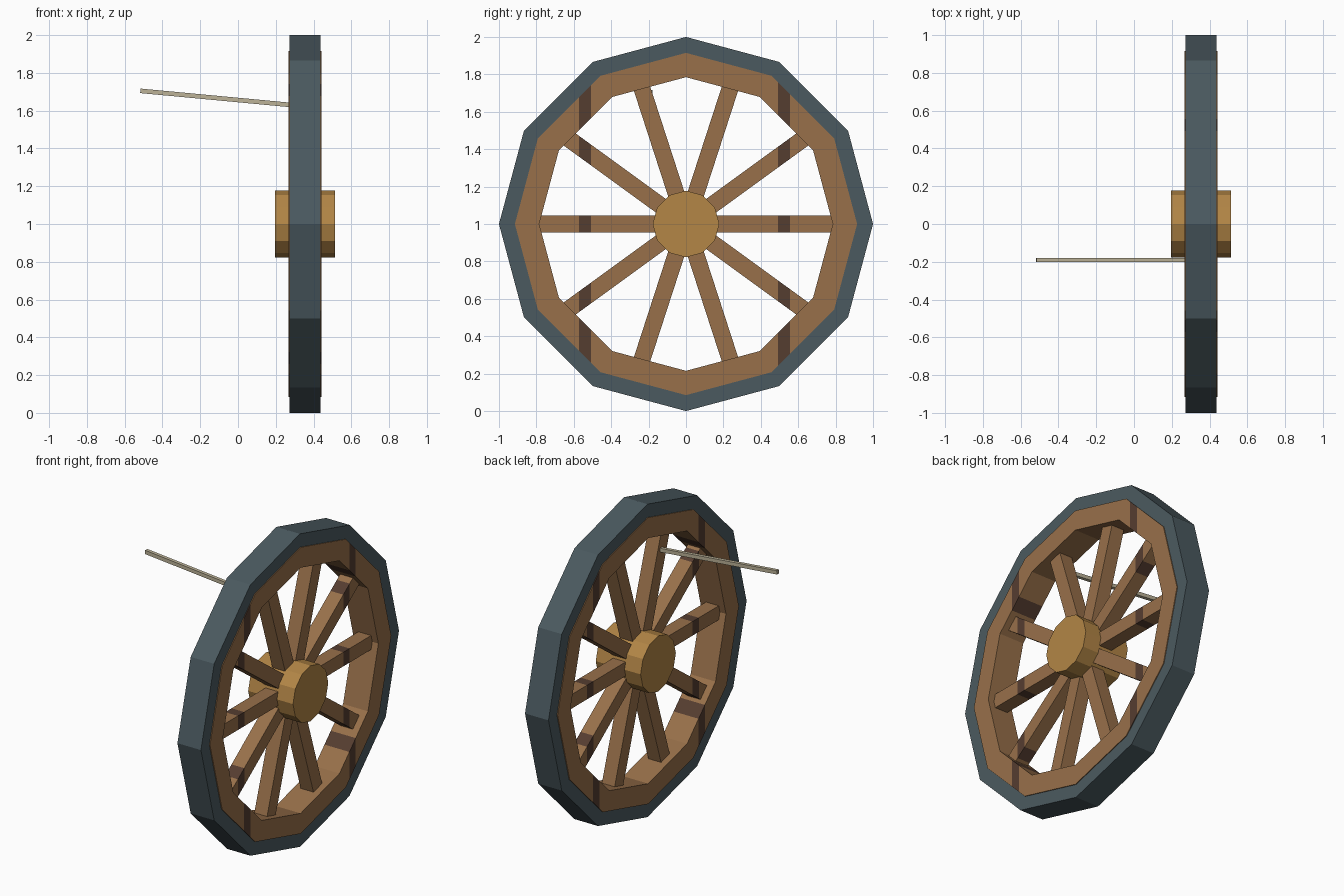
import bpy, bmesh, math
from mathutils import Vector, Matrix

if "Cube" in bpy.data.objects:
    bpy.data.objects.remove(bpy.data.objects["Cube"])

CX, CZ = 0.355, 1.0                                 # wheel centre
BANDS = [(-0.572, -0.508), (0.492, 0.556)]          # dark strips across the wood


def material(name, hex_code):
    def lin(c):
        return c / 12.92 if c <= 0.04045 else ((c + 0.055) / 1.055) ** 2.4
    m = bpy.data.materials.new(name)
    rgb = [lin(int(hex_code[i:i + 2], 16) / 255) for i in (0, 2, 4)]
    m.diffuse_color = (*rgb, 1)
    m.use_nodes = True
    m.node_tree.nodes["Principled BSDF"].inputs["Base Color"].default_value = m.diffuse_color
    return m


IRON = material("iron grey", "4b5a60")
WOOD = material("brown wood", "98704a")
DARK = material("dark wood", "553d30")
HUB = material("golden wood", "b38646")
POLE = material("pale wood", "bcb297")


def finish(bm, name, *mats):
    bmesh.ops.recalc_face_normals(bm, faces=bm.faces[:])
    mesh = bpy.data.meshes.new(name)
    bm.to_mesh(mesh)
    bm.free()
    for m in mats:
        mesh.materials.append(m)
    ob = bpy.data.objects.new(name, mesh)
    bpy.context.collection.objects.link(ob)
    return ob


def band_wood(bm):
    """Cut the wood along the strips and give the strips the dark material."""
    for y in [v for band in BANDS for v in band]:
        geom = bm.verts[:] + bm.edges[:] + bm.faces[:]
        bmesh.ops.bisect_plane(bm, geom=geom, plane_co=(0, y, 0), plane_no=(0, 1, 0))
    for f in bm.faces:
        y = f.calc_center_median().y
        f.material_index = int(any(a < y < b for a, b in BANDS))


def ring(r_out, r_in, half, sides=12):
    """Polygonal ring around the x axis with a rectangular section."""
    bm = bmesh.new()
    loops = []
    for i in range(sides):
        a = 2 * math.pi * i / sides
        loops.append([bm.verts.new((CX + dx, r * math.cos(a), CZ + r * math.sin(a)))
                      for r, dx in ((r_out, -half), (r_out, half), (r_in, half), (r_in, -half))])
    for i in range(sides):
        p, q = loops[i], loops[(i + 1) % sides]
        for k in range(4):
            n = (k + 1) % 4
            bm.faces.new((p[k], p[n], q[n], q[k]))
    return bm


def box(size, matrix):
    bm = bmesh.new()
    bmesh.ops.create_cube(bm, size=1, matrix=matrix @ Matrix.Diagonal((*size, 1)))
    return bm


# Iron tyre and wooden rim
finish(ring(1.0, 0.915, 0.083), "tyre", IRON)
rim = ring(0.915, 0.785, 0.088)
band_wood(rim)
finish(rim, "rim", WOOD, DARK)

# Ten square spokes
for i in range(10):
    turn = Matrix.Translation((CX, 0, CZ)) @ Matrix.Rotation(math.radians(36 * i), 4, 'X')
    spoke = box((0.09, 0.685, 0.09), turn @ Matrix.Translation((0, 0.4425, 0)))
    band_wood(spoke)
    finish(spoke, f"spoke_{i + 1}", WOOD, DARK)

# Hub drum with twelve sides
hub = bmesh.new()
bmesh.ops.create_cone(hub, cap_ends=True, segments=12, radius1=0.178, radius2=0.178, depth=0.317,
                      matrix=Matrix.Translation((CX, 0, CZ)) @ Matrix.Rotation(math.pi / 2, 4, 'Y'))
finish(hub, "hub", HUB)

# Thin tilted pole reaching from the spoke to the side
a, b = Vector((-0.517, -0.19, 1.705)), Vector((0.313, -0.19, 1.627))
tilt = math.atan2(a.z - b.z, b.x - a.x)
pole = box(((b - a).length, 0.022, 0.024),
           Matrix.Translation((a + b) / 2) @ Matrix.Rotation(tilt, 4, 'Y'))
finish(pole, "pole", POLE)
